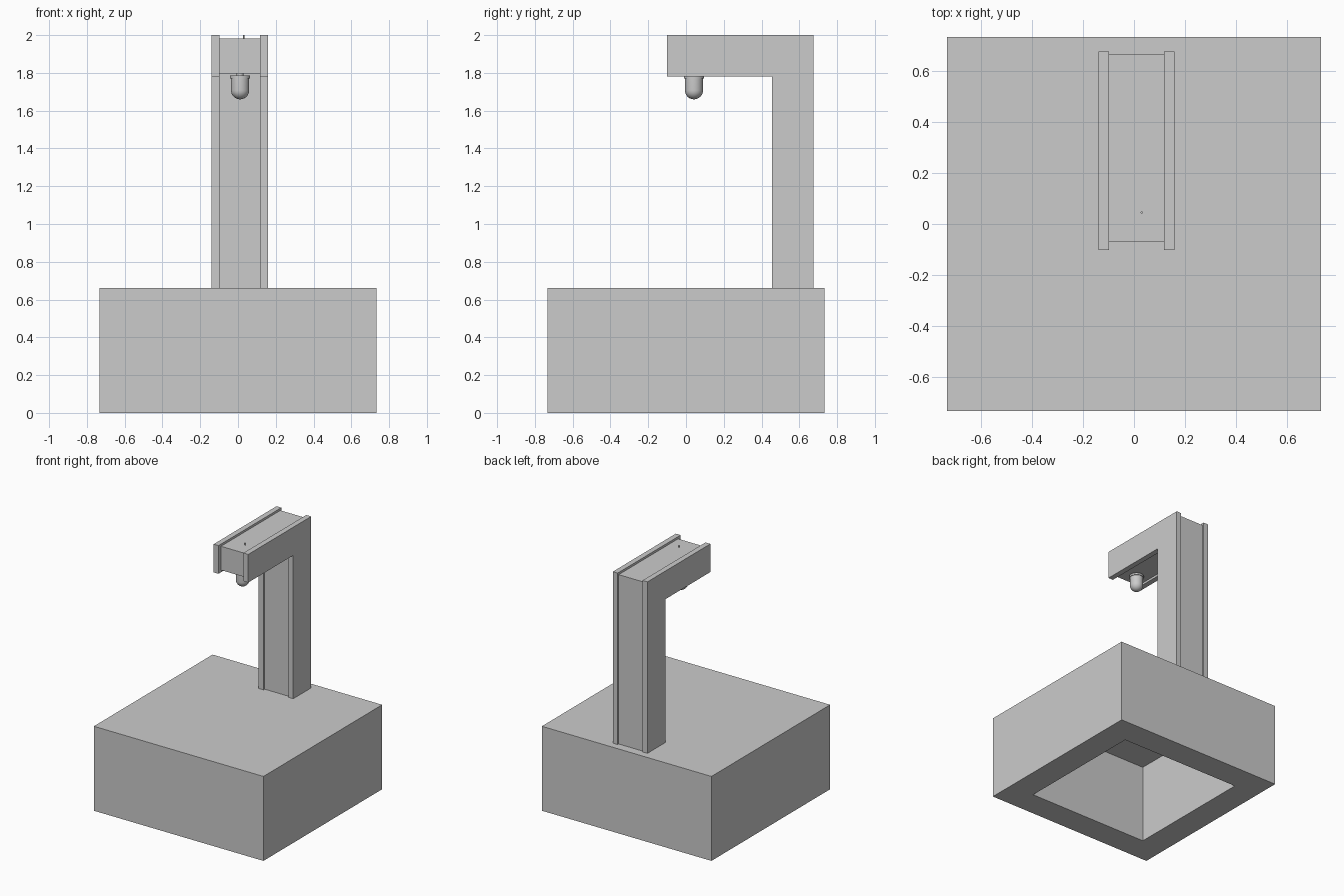
import bpy, bmesh, math

if "Cube" in bpy.data.objects:
    bpy.data.objects.remove(bpy.data.objects["Cube"])


def make_object(name, bm):
    bmesh.ops.recalc_face_normals(bm, faces=bm.faces)
    mesh = bpy.data.meshes.new(name)
    bm.to_mesh(mesh)
    bm.free()
    obj = bpy.data.objects.new(name, mesh)
    bpy.context.collection.objects.link(obj)
    return obj


def extrude_profile(name, yz, x0, x1):
    """Solid made by sweeping a side profile from x0 to x1."""
    bm = bmesh.new()
    face = bm.faces.new([bm.verts.new((x0, y, z)) for y, z in yz])
    ext = bmesh.ops.extrude_face_region(bm, geom=[face])["geom"]
    verts = [v for v in ext if isinstance(v, bmesh.types.BMVert)]
    bmesh.ops.translate(bm, verts=verts, vec=(x1 - x0, 0, 0))
    return make_object(name, bm)


def l_profile(front, inner, back, bottom, under, top):
    return [(inner, bottom), (back, bottom), (back, top),
            (front, top), (front, under), (inner, under)]


def lathe(name, rz, x, y, steps=32):
    """Revolve a radius/height profile around a vertical axis."""
    bm = bmesh.new()
    verts = [bm.verts.new((r, 0, z)) for r, z in rz]
    edges = [bm.edges.new(pair) for pair in zip(verts, verts[1:])]
    bmesh.ops.spin(bm, geom=verts + edges, axis=(0, 0, 1), cent=(0, 0, 0),
                   angle=math.tau, steps=steps)
    bmesh.ops.remove_doubles(bm, verts=bm.verts, dist=1e-5)
    obj = make_object(name, bm)
    obj.location = (x, y, 0)
    bpy.ops.object.select_all(action='DESELECT')
    obj.select_set(True)
    bpy.context.view_layer.objects.active = obj
    bpy.ops.object.shade_smooth_by_angle(angle=math.radians(35))
    return obj


# Base block, hollowed from below
HALF, HEIGHT, OPENING, DEPTH = 0.733, 0.66, 0.437, 0.62
bm = bmesh.new()
bmesh.ops.create_cube(bm, size=1)
bmesh.ops.scale(bm, verts=bm.verts, vec=(2 * HALF, 2 * HALF, HEIGHT))
bmesh.ops.translate(bm, verts=bm.verts, vec=(0, 0, HEIGHT / 2))
floor = min(bm.faces, key=lambda f: f.calc_center_median().z)
bmesh.ops.inset_region(bm, faces=[floor], thickness=HALF - OPENING)
ext = bmesh.ops.extrude_face_region(bm, geom=[floor])["geom"]
bmesh.ops.translate(bm, verts=[v for v in ext if isinstance(v, bmesh.types.BMVert)],
                    vec=(0, 0, DEPTH))
if floor.is_valid:
    bmesh.ops.delete(bm, geom=[floor], context='FACES_ONLY')
make_object("base_block", bm)

# Post and arm: two side plates around a slightly recessed core
plate = l_profile(-0.101, 0.455, 0.676, HEIGHT, 1.78, 2.0)
core = l_profile(-0.07, 0.47, 0.664, HEIGHT, 1.797, 1.983)
extrude_profile("left_side_plate", plate, -0.14, -0.098)
extrude_profile("right_side_plate", plate, 0.117, 0.159)
extrude_profile("arm_core", core, -0.098, 0.117)

# Lamp hanging under the arm: neck, collar, straight body and round tip
R = 0.048
dome = [(R * math.cos(a), 1.708 - R * math.sin(a))
        for a in (i * math.pi / 16 for i in range(8))]
lathe("lamp_bulb", [(0, 1.797), (0.018, 1.797), (0.018, 1.786), (0.053, 1.786),
                    (0.053, 1.771), (R, 1.771)] + dome + [(0, 1.66)],
      0.011, 0.042)

# Small pin on top of the arm
lathe("top_pin", [(0, 1.975), (0.004, 1.975), (0.004, 2.0), (0, 2.0)],
      0.03, 0.045, 12)
